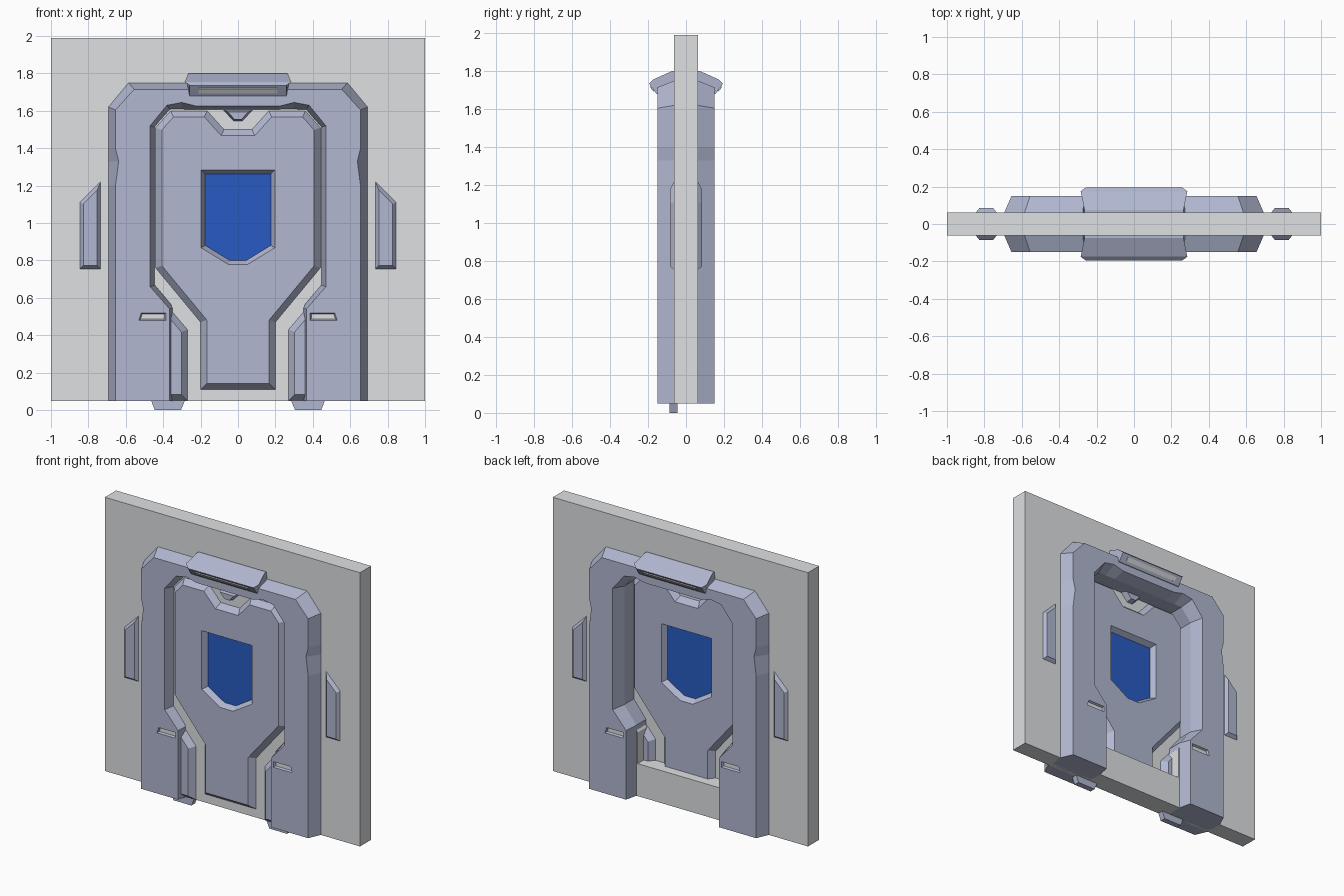
import bpy, bmesh
from mathutils import Vector

if "Cube" in bpy.data.objects:
    bpy.data.objects.remove(bpy.data.objects["Cube"])


def material(name, rgb):
    m = bpy.data.materials.new(name)
    m.diffuse_color = (*rgb, 1)
    m.use_nodes = True
    m.node_tree.nodes["Principled BSDF"].inputs["Base Color"].default_value = m.diffuse_color
    return m


GREY = material("wall grey", (0.735, 0.745, 0.76))
METAL = material("blue grey metal", (0.44, 0.475, 0.635))
BLUE = material("window blue", (0.021, 0.105, 0.54))
W = 0.0625       # half thickness of the wall
DOOR_Y = -0.065  # middle plane of the door
CORE = 0.02      # half thickness of the door core
FACE = 0.06      # half thickness of the raised door panels


def loft(name, loops, mat):
    """Skin equal-length loops; cap the first and last."""
    bm = bmesh.new()
    rings = [[bm.verts.new(p) for p in loop] for loop in loops]
    n = len(rings[0])
    for r, q in zip(rings, rings[1:]):
        for i in range(n):
            bm.faces.new((r[i], r[(i + 1) % n], q[(i + 1) % n], q[i]))
    bm.faces.new(rings[0])
    bm.faces.new(rings[-1])
    bmesh.ops.recalc_face_normals(bm, faces=bm.faces)
    me = bpy.data.meshes.new(name)
    bm.to_mesh(me)
    bm.free()
    me.materials.append(mat)
    ob = bpy.data.objects.new(name, me)
    bpy.context.collection.objects.link(ob)
    return ob


def offset(pts, d):
    """Move every edge of an outline inwards by d."""
    n = len(pts)
    area = sum(pts[i][0] * pts[(i + 1) % n][1] - pts[(i + 1) % n][0] * pts[i][1] for i in range(n))
    s = 1 if area > 0 else -1
    out = []
    for i in range(n):
        p = Vector(pts[i])
        a = (p - Vector(pts[i - 1])).normalized()
        b = (Vector(pts[(i + 1) % n]) - p).normalized()
        na, nb = Vector((-a.y, a.x)) * s, Vector((-b.y, b.x)) * s
        out.append(p + (na + nb) * (d / (1 + na.dot(nb))))
    return out


def slab(name, pts, levels, mat):
    """Outline in x,z lofted through (y, inset) levels."""
    return loft(name, [[(x, y, z) for x, z in offset(pts, d)] for y, d in levels], mat)


def cut(target, cutter):
    mod = target.modifiers.new("cut", 'BOOLEAN')
    mod.operation = 'DIFFERENCE'
    mod.solver = 'EXACT'
    mod.object = cutter
    bpy.context.view_layer.objects.active = target
    bpy.ops.object.modifier_apply(modifier=mod.name)
    bpy.data.objects.remove(cutter)


def sym(half):
    """Right half outline, bottom to top, closed with its mirror image."""
    return half + [(-x, z) for x, z in reversed(half)]


def flip(pts, s):
    return [(x * s, z) for x, z in pts]


# wall with a door recess cut from the back
wall = slab("wall", sym([(1, 0.05), (1, 1.99)]), [(-W, 0), (W, 0)], GREY)
recess = sym([(0.335, 0.28), (0.335, 0.5), (0.46, 0.68), (0.46, 1.53), (0.38, 1.62)])
cut(wall, slab("recess_cutter", recess, [(DOOR_Y + CORE, 0), (0.2, 0)], GREY))

# grey door core standing just proud of the wall front
core = sym([(0.355, 0.05), (0.355, 0.56), (0.455, 0.68), (0.455, 1.515), (0.37, 1.61)])
slab("door_core", core, [(DOOR_Y - CORE, 0), (DOOR_Y + 0.01, 0)], GREY)

# door frame: outer base, outer front, inner front, inner base along the right half
half = [
    [(.693, .05), (.655, .05), (.365, .05), (.345, .05)],
    [(.693, .54), (.655, .54), (.365, .54), (.345, .55)],
    [(.693, .66), (.655, .66), (.47, .66), (.44, .67)],
    [(.693, 1.20), (.655, 1.20), (.47, 1.20), (.44, 1.20)],
    [(.693, 1.33), (.638, 1.33), (.47, 1.33), (.44, 1.33)],
    [(.693, 1.40), (.655, 1.40), (.47, 1.40), (.44, 1.40)],
    [(.693, 1.62), (.655, 1.605), (.47, 1.52), (.44, 1.51)],
    [(.585, 1.75), (.555, 1.715), (.38, 1.63), (.36, 1.60)],
    [(.30, 1.75), (.30, 1.715), (.30, 1.645), (.30, 1.60)],
    [(.22, 1.75), (.22, 1.715), (.22, 1.625), (.22, 1.60)],
]
path = half + [flip(s, -1) for s in reversed(half)]
FY = 0.15
sections = []
for s in path:
    front = [(x, -y, z) for (x, z), y in zip(s, (W, FY, FY, W))]
    sections.append(front + [(x, -y, z) for x, y, z in reversed(front)])
frame = loft("door_frame", sections, METAL)

# slots in both legs, front and back, with a grey floor
slot = [(.385, .48), (.53, .48), (.517, .52), (.385, .52)]
for s in (1, -1):
    for f in (1, -1):
        cut(frame, slab("slot_cutter", flip(slot, s), [(f * .165, -.008), (f * .135, .008)], METAL))
        slab("slot_plate", flip(slot, s), [(f * .137, .006), (f * .13, .006)], GREY)

# raised door panel with bevelled edges on both sides
RAISED = [(DOOR_Y - FACE, .033), (DOOR_Y - CORE, 0), (DOOR_Y + CORE, 0), (DOOR_Y + FACE, .033)]
panel = slab("door_panel", sym([(.2, .11), (.2, .47), (.44, .76), (.44, 1.51), (.36, 1.60),
                                (.165, 1.60), (.075, 1.50)]), RAISED, METAL)

# sunken blue window seen from both sides
window = sym([(.05, .778), (.197, .868), (.197, 1.283)])
for f in (1, -1):
    cut(panel, slab("window_cutter", window,
                    [(DOOR_Y + f * (FACE + .04), -.023), (DOOR_Y + f * CORE, .023)], METAL))
slab("window_pane", window, [(DOOR_Y - CORE - .002, .0215), (DOOR_Y + CORE + .002, .0215)], BLUE)

# small latch in the top notch
slab("top_latch", [(.09, 1.61), (-.09, 1.61), (-.025, 1.54), (.025, 1.54)],
     [(DOOR_Y - FACE, .015), (DOOR_Y, 0), (DOOR_Y + FACE, .015)], METAL)

plaque = [(.735, .755), (.845, .755), (.845, 1.11), (.735, 1.22)]
for s in (1, -1):
    # lower side panels, partly behind the frame legs
    slab("lower_side_panel", flip([(.27, .05), (.5, .05), (.5, .70), (.27, .43)], s), RAISED, METAL)
    # feet under the wall
    slab("foot", flip([(.305, 0), (.445, 0), (.468, .06), (.28, .06)], s),
         [(DOOR_Y - CORE - .001, 0), (DOOR_Y + CORE, 0)], METAL)
    # side plaques on both wall faces
    slab("side_plaque", flip(plaque, s), [(-.085, .018), (-W, 0), (W, 0), (.085, .018)], METAL)

# sloping lamp hoods above the door (y, z, half width), with a thin grey strip underneath
hood = [(.04, 1.80, .265), (.075, 1.80, .265), (.175, 1.755, .285), (.195, 1.735, .258),
        (.155, 1.68, .258), (.04, 1.68, .285)]
strip = [(.190, 1.718), (.172, 1.693), (.168, 1.696), (.186, 1.721)]
for f, side in ((-1, "front"), (1, "back")):
    loft(side + "_hood", [[(s * x, f * y, z) for y, z, x in hood] for s in (-1, 1)], METAL)
    loft(side + "_lamp_strip", [[(s * .21, f * y, z) for y, z in strip] for s in (-1, 1)], GREY)
